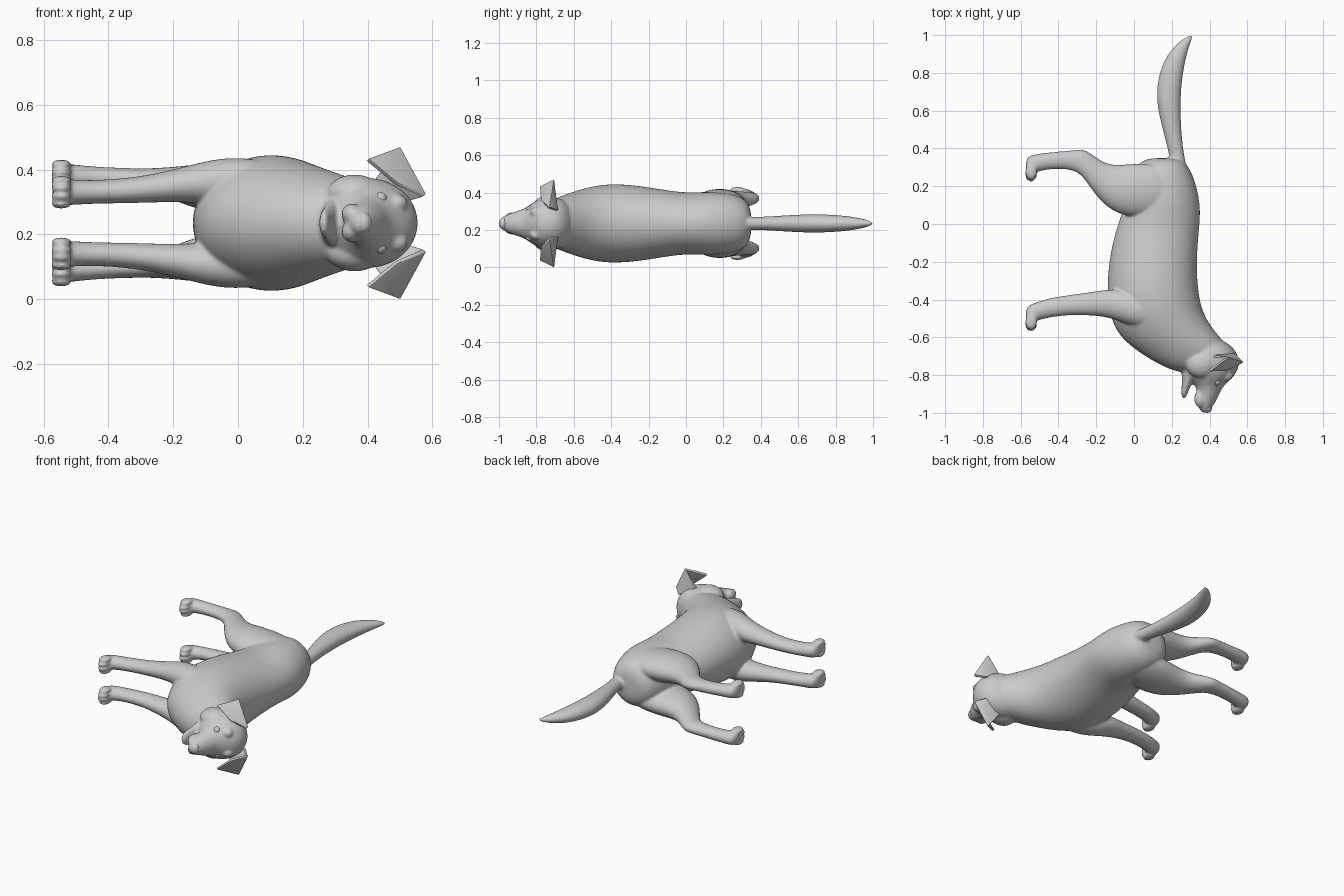
import bpy, bmesh, math
from mathutils import Vector, Matrix

if "Cube" in bpy.data.objects:
    bpy.data.objects.remove(bpy.data.objects["Cube"], do_unlink=True)

MID = 0.235  # height of the animal's plane of symmetry as it lies on its side

grey = bpy.data.materials.new("plain_grey")
grey.use_nodes = True
grey.diffuse_color = (0.6, 0.6, 0.6, 1)
grey.node_tree.nodes["Principled BSDF"].inputs["Base Color"].default_value = (0.6, 0.6, 0.6, 1)


def loft(bm, axis, rings, side=1, n=16):
    """Rings are (station, low, high, lateral centre, lateral half width)."""
    loops = []
    for st, lo, hi, w, hw in rings:
        loop = []
        for i in range(n):
            a = math.tau * i / n
            u = (lo + hi) / 2 + (hi - lo) / 2 * math.cos(a)
            z = MID + side * (w + hw * math.sin(a))
            loop.append(bm.verts.new((st, u, z) if axis == "x" else (u, st, z)))
        loops.append(loop)
    for a, b in zip(loops, loops[1:]):
        for i in range(n):
            j = (i + 1) % n
            bm.faces.new((a[i], a[j], b[j], b[i]))
    bm.faces.new(loops[0][::-1])
    bm.faces.new(loops[-1])


def ball(bm, x, y, w, rx, ry, rw):
    mat = Matrix.Translation((x, y, MID + w)) @ Matrix.Diagonal((rx, ry, rw, 1))
    bmesh.ops.create_uvsphere(bm, u_segments=16, v_segments=10, radius=1, matrix=mat)


def finish(bm, name):
    bmesh.ops.recalc_face_normals(bm, faces=bm.faces)
    for f in bm.faces:
        f.smooth = True
    mesh = bpy.data.meshes.new(name)
    bm.to_mesh(mesh)
    bm.free()
    mesh.materials.append(grey)
    ob = bpy.data.objects.new(name, mesh)
    bpy.context.collection.objects.link(ob)
    return ob


body = bmesh.new()
# trunk, chest and neck
loft(body, "y", [
    (.35, .10, .22, 0, .05), (.335, .03, .27, 0, .12), (.26, -.02, .32, 0, .165),
    (.10, -.05, .36, 0, .175), (-.02, -.10, .35, 0, .165), (-.20, -.14, .335, 0, .2),
    (-.38, -.15, .345, 0, .22), (-.50, -.13, .38, 0, .205), (-.60, -.08, .46, 0, .175),
    (-.68, .02, .53, 0, .145), (-.75, .14, .50, 0, .11), (-.79, .24, .42, 0, .05)])
# skull and muzzle
loft(body, "y", [
    (-.59, .28, .42, 0, .06), (-.64, .25, .52, 0, .125), (-.70, .23, .56, 0, .145),
    (-.77, .25, .56, 0, .14), (-.82, .29, .52, 0, .115), (-.86, .33, .47, 0, .082),
    (-.91, .33, .45, 0, .066), (-.955, .335, .425, 0, .05), (-.99, .35, .40, 0, .03),
    (-1.0, .365, .385, 0, .015)])
# lower jaw
loft(body, "y", [
    (-.72, .25, .36, 0, .08), (-.78, .25, .34, 0, .08), (-.84, .255, .31, 0, .058),
    (-.89, .248, .285, 0, .045), (-.925, .255, .275, 0, .025)])
# tail
loft(body, "y", [
    (.26, .19, .29, 0, .04), (.36, .19, .265, 0, .033), (.50, .15, .25, 0, .042),
    (.66, .112, .245, 0, .052), (.80, .13, .26, 0, .047), (.90, .175, .28, 0, .036),
    (.97, .24, .303, 0, .02), (1.0, .295, .316, 0, .006)])

for s in (-1, 1):
    # front leg
    loft(body, "x", [
        (.16, -.56, -.40, .12, .06), (0, -.55, -.36, .135, .075), (-.11, -.50, -.34, .125, .066),
        (-.20, -.487, -.355, .115, .05), (-.32, -.48, -.372, .10, .04),
        (-.46, -.495, -.392, .095, .036), (-.53, -.52, -.42, .095, .042),
        (-.575, -.53, -.435, .095, .042)], s)
    # hind leg
    loft(body, "x", [
        (.22, .08, .28, .09, .06), (.10, .03, .33, .10, .08), (-.04, .035, .318, .105, .084),
        (-.13, .075, .312, .112, .07), (-.20, .145, .352, .122, .052),
        (-.26, .235, .40, .132, .038), (-.31, .29, .392, .135, .034),
        (-.45, .293, .38, .14, .034), (-.53, .27, .37, .145, .04),
        (-.575, .26, .355, .145, .04)], s)
    # toes
    for front, w in ((-.535, .095), (.258, .145)):
        for k in range(4):
            off = (k - 1.5) * .024
            ball(body, -.545, front + abs(off) * .5, s * w + off, .033, .042, .0145)
    # cheek and brow
    ball(body, .36, -.74, s * .09, .09, .08, .06)
    ball(body, .49, -.80, s * .06, .035, .035, .03)
    # upper lip
    ball(body, .35, -.925, s * .027, .032, .05, .033)

dog = finish(body, "dog_body")
sub = dog.modifiers.new("round", "SUBSURF")
sub.levels = sub.render_levels = 2
fuse = dog.modifiers.new("fuse", "REMESH")
fuse.mode = "VOXEL"
fuse.voxel_size = 0.0075
fuse.use_smooth_shade = True
soft = dog.modifiers.new("soften", "SMOOTH")
soft.factor = 0.5
soft.iterations = 5

# nose pad
nose = bmesh.new()
ball(nose, .388, -.972, 0, .026, .028, .032)
finish(nose, "nose")

for s, label in ((-1, "lower"), (1, "upper")):
    # eye
    eye = bmesh.new()
    ball(eye, .44, -.832, s * .073, .02, .023, .022)
    finish(eye, "eye_" + label)

    # folded ear: a root panel rising to a crease and a flap hanging forward
    ear = bmesh.new()
    pts = [(.53, -.69, .07), (.42, -.70, .13), (.575, -.735, .085),
           (.495, -.705, .23), (.40, -.775, .195), (.49, -.77, .12)]
    r1, r2, c1, c2, tip, inner = [ear.verts.new((x, y, MID + s * w)) for x, y, w in pts]
    ear.faces.new((r1, r2, c2, c1))
    ear.faces.new((c1, c2, tip, inner))
    ob = finish(ear, "ear_" + label)
    thick = ob.modifiers.new("thickness", "SOLIDIFY")
    thick.thickness = 0.016
    thick.offset = 0
    bev = ob.modifiers.new("soft_edges", "BEVEL")
    bev.width = 0.006
    bev.segments = 3
